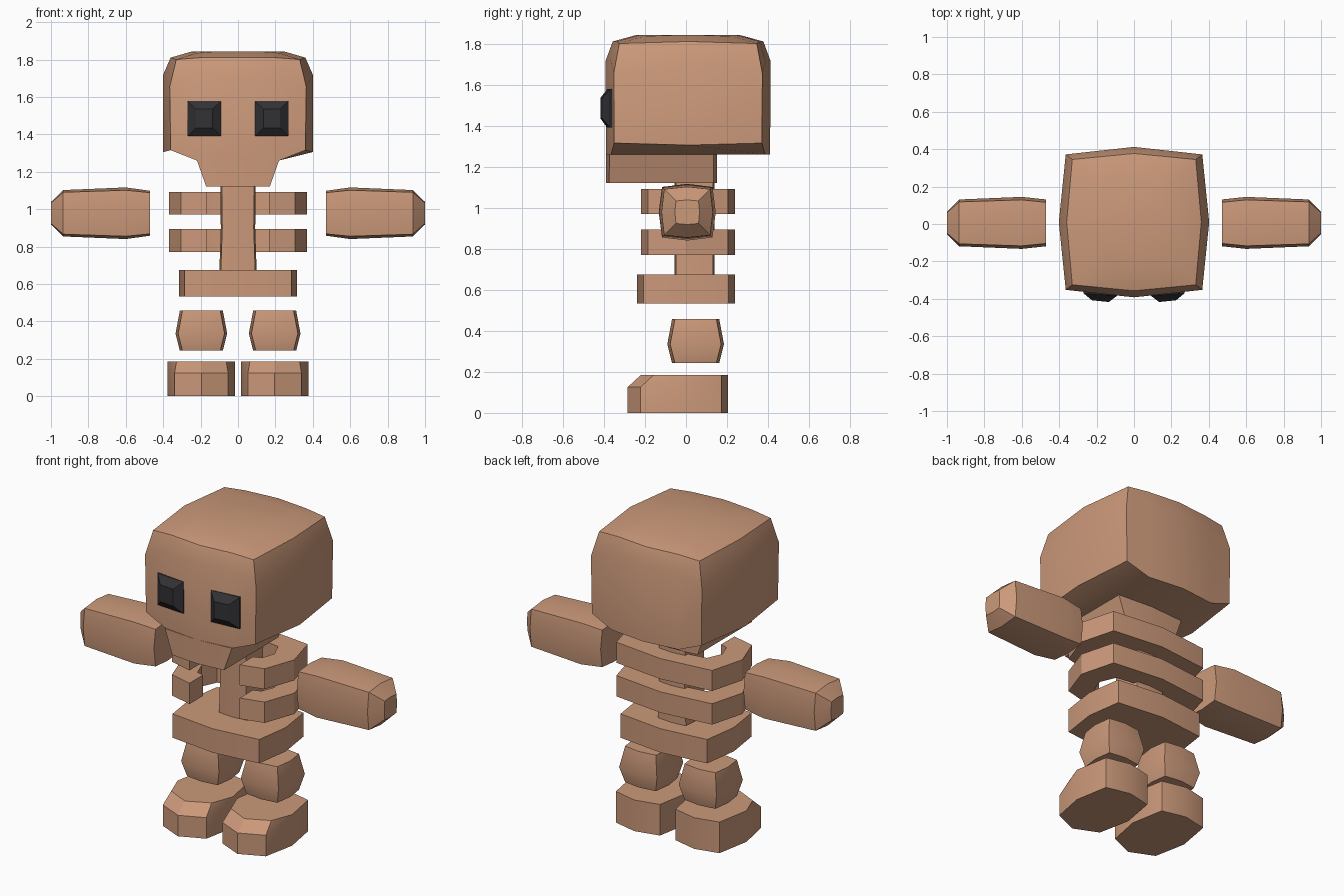
import bpy, bmesh, math

if "Cube" in bpy.data.objects:
    bpy.data.objects.remove(bpy.data.objects["Cube"])


def material(name, rgb):
    m = bpy.data.materials.new(name)
    m.diffuse_color = (*rgb, 1)
    m.use_nodes = True
    m.node_tree.nodes["Principled BSDF"].inputs["Base Color"].default_value = m.diffuse_color
    return m


SKIN = material("tan_clay", (0.60, 0.32, 0.195))
DARK = material("charcoal", (0.032, 0.032, 0.036))


def loft(name, rings, mat=SKIN, bottom=None, closed=True):
    """Join rings of points into a solid; bottom may list index tuples for the first cap."""
    bm = bmesh.new()
    rows = [[bm.verts.new(p) for p in ring] for ring in rings]
    n = len(rows[0])
    for a, b in zip(rows, rows[1:]):
        for i in range(n):
            j = (i + 1) % n
            bm.faces.new((a[i], a[j], b[j], b[i]))
    for idx in bottom or [tuple(range(n))[::-1]]:
        bm.faces.new([rows[0][i] for i in idx])
    bm.faces.new(rows[-1])
    bmesh.ops.recalc_face_normals(bm, faces=bm.faces)
    me = bpy.data.meshes.new(name)
    bm.to_mesh(me)
    bm.free()
    ob = bpy.data.objects.new(name, me)
    bpy.context.collection.objects.link(ob)
    me.materials.append(mat)
    bpy.ops.object.select_all(action='DESELECT')
    ob.select_set(True)
    bpy.context.view_layer.objects.active = ob
    bpy.ops.object.shade_smooth_by_angle(angle=math.radians(30))
    return ob


def bulged(cu, cv, hu, hv, ku, kv):
    """Box outline with outward-bowed sides: corners (ku, kv), middles (hu, hv)."""
    pts = [(-ku, -kv), (0, -hv), (ku, -kv), (hu, 0),
           (ku, kv), (0, hv), (-ku, kv), (-hu, 0)]
    return [(cu + u, cv + v) for u, v in pts]


def prism(name, outline, z0, z1):
    return loft(name, [[(x, y, z) for x, y in outline] for z in (z0, z1)])


# Head: bowed box with a cheek-cut underside and a low domed top
def head_ring(kx, hx, ky, hy, inner, zc, zm, zi=None):
    zi = zm if zi is None else zi
    cy = 0.01
    yi = ky + (hy - ky) * (1 - inner / kx)
    front = [(-kx, -ky, zc), (-inner, -yi, zi), (0, -hy, zi),
             (inner, -yi, zi), (kx, -ky, zc), (hx, 0, zm)]
    ring = front + [(-x, -y, z) for x, y, z in front]
    return [(x, y + cy, z) for x, y, z in ring]


loft("head", [
    head_ring(0.36, 0.40, 0.36, 0.40, 0.22, 1.315, 1.305, 1.26),
    head_ring(0.365, 0.402, 0.362, 0.402, 0.22, 1.655, 1.715),
    head_ring(0.33, 0.36, 0.335, 0.367, 0.20, 1.80, 1.81),
    head_ring(0.22, 0.25, 0.22, 0.25, 0.13, 1.835, 1.842),
], bottom=[(1, 9, 10, 11, 0), (1, 2, 3, 7, 8, 9), (3, 4, 5, 6, 7)])

# Jaw: tapered block flush with the face
loft("jaw", [[(-w, -0.36 - 0.03 * (1 - w / 0.36), z), (0, -0.39, z),
              (w, -0.36 - 0.03 * (1 - w / 0.36), z),
              (w, 0.135, z), (0, 0.15, z), (-w, 0.135, z)]
             for w, z in ((0.17, 1.12), (0.22, 1.262))])

# Spine
loft("spine", [[(x, y, z) for x, y in bulged(0, 0.042, w, 0.098, w - 0.008, 0.09)]
               for w, z in ((0.1, 0.66), (0.092, 0.9), (0.095, 1.14))])

# Ribs: bands open at the front
half_outer = [(0.165, -0.22), (0.305, -0.185), (0.37, 0.0), (0.315, 0.205)]
half_inner = [(0.20, 0.09), (0.24, 0.0), (0.21, -0.08), (0.165, -0.095)]


def flip(pts):
    return [(-x, y) for x, y in reversed(pts)]


band = (half_outer + [(0, 0.24)] + flip(half_outer)
        + flip(half_inner) + [(0, 0.12)] + half_inner)
for name, z0, z1 in (("upper_rib", 0.97, 1.092), ("lower_rib", 0.77, 0.894)):
    prism(name, band, z0, z1)

# Pelvis
prism("pelvis", bulged(0, 0, 0.315, 0.24, 0.285, 0.208), 0.533, 0.675)

# Paired parts
for s, side in ((-1, "left"), (1, "right")):
    # Eyes: shallow raised pads
    eye = []
    for x0, x1, z0, z1, y0, y1 in ((0.09, 0.27, 1.39, 1.578, -0.37, -0.35),
                                   (0.09, 0.27, 1.39, 1.578, -0.384, -0.37),
                                   (0.135, 0.225, 1.435, 1.535, -0.417, -0.408)):
        eye.append([(s * x0, y0, z0), (s * x1, y1, z0),
                    (s * x1, y1, z1), (s * x0, y0, z1)])
    loft(side + "_eye", eye, DARK)

    # Arms: bowed blocks pointing sideways with a tapered tip
    arm = [(0.47, 0.125, 0.120, 0.11), (0.60, 0.139, 0.138, 0.123),
           (0.935, 0.125, 0.124, 0.112), (1.0, 0.060, 0.060, 0.055)]
    loft(side + "_arm", [[(s * x, y, z) for y, z in
                          bulged(0.006, 0.978, hy, hz, k, k)]
                         for x, hy, hz, k in arm])

    # Legs: short barrels
    loft(side + "_leg", [[(x, y, z) for x, y in
                          bulged(s * 0.196, 0.047, h, h, h - 0.014, h - 0.014)]
                         for h, z in ((0.115, 0.243), (0.138, 0.335), (0.115, 0.457))])

    # Feet: bowed blocks with a chamfered toe
    foot = []
    for z, back, w in ((0, 0, 0), (0.125, 0, 0), (0.185, 0.065, 0.01)):
        ring = [(-0.143 + w, -0.222 + back), (0, -0.285 + back), (0.143 - w, -0.222 + back),
                (0.181, -0.03), (0.145, 0.172), (0, 0.205), (-0.145, 0.172), (-0.181, -0.03)]
        foot.append([(s * 0.196 + x, y, z) for x, y in ring])
    loft(side + "_foot", foot)
